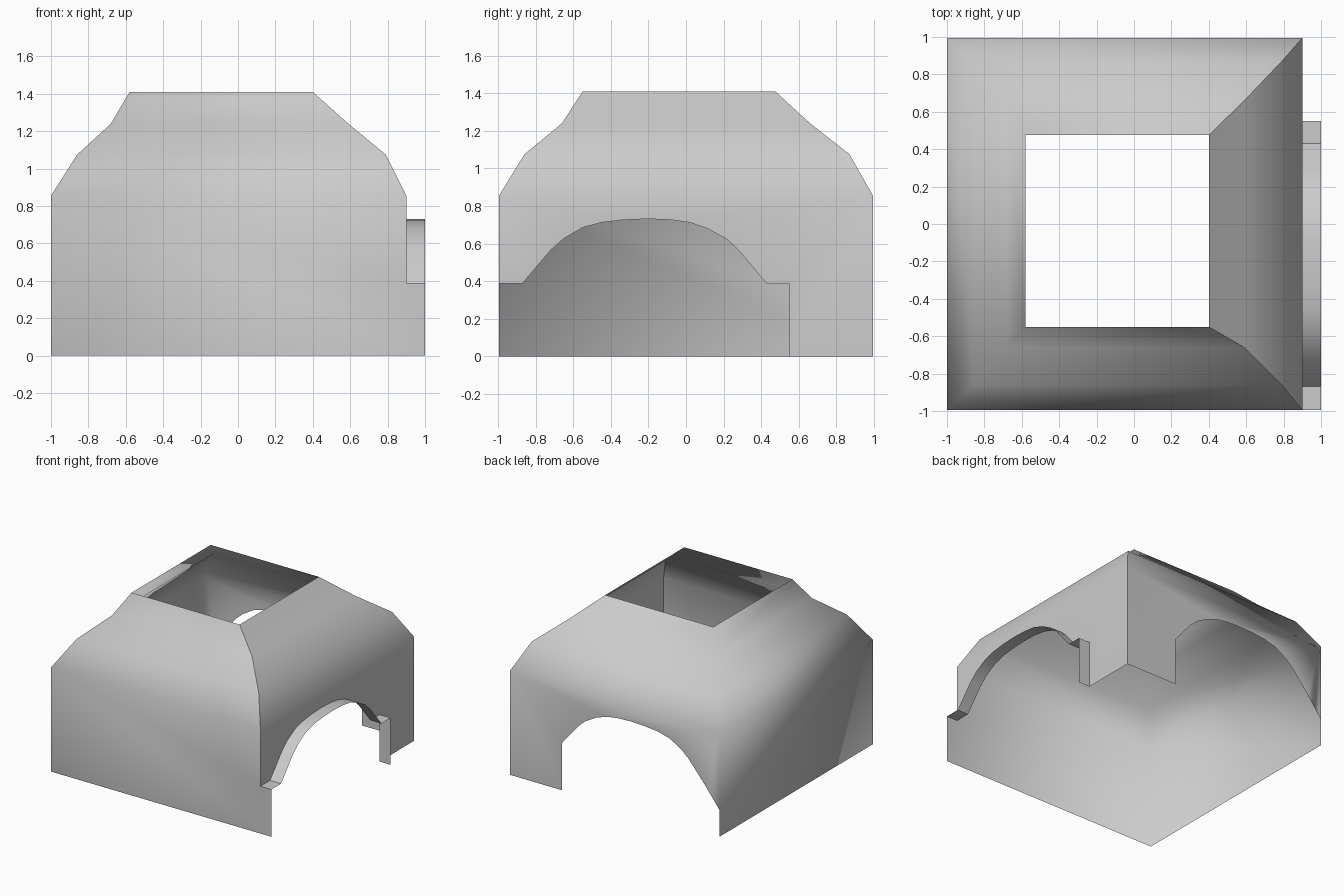
import bpy, bmesh
from mathutils import Vector

if "Cube" in bpy.data.objects:
    bpy.data.objects.remove(bpy.data.objects["Cube"])

# Rectangular levels of the sloping roof: x min, x max, y min, y max, z
RINGS = [(-1.0, 0.9, -0.995, 0.995, 0.855),
         (-0.86, 0.79, -0.86, 0.87, 1.075),
         (-0.68, 0.59, -0.66, 0.66, 1.24),
         (-0.58, 0.4, -0.55, 0.475, 1.41)]

# Half-round opening profile shared by the right and back walls (along wall, z)
ARCH = [(-0.87, 0.388), (-0.72, 0.565), (-0.65, 0.627), (-0.55, 0.685), (-0.45, 0.712),
        (-0.33, 0.726), (-0.2, 0.731), (-0.08, 0.726), (0.02, 0.712), (0.12, 0.677),
        (0.22, 0.62), (0.28, 0.565), (0.43, 0.385)]
Y0, Y1, X0, X1, TOP = -0.995, 0.995, -1.0, 0.9, 0.855


def make(name, faces, angle, centre=(0, -0.2, 0.1)):
    """Build a sheet from polygons, all facing away from the centre."""
    bm = bmesh.new()
    for pts in faces:
        f = bm.faces.new([bm.verts.new(p) for p in pts])
        f.normal_update()
        if f.normal.dot(f.calc_center_median() - Vector(centre)) < 0:
            f.normal_flip()
        f.smooth = True
    bmesh.ops.remove_doubles(bm, verts=bm.verts[:], dist=1e-4)
    if angle:
        for e in bm.edges:
            if len(e.link_faces) == 2 and e.calc_face_angle() > angle:
                e.smooth = False
    mesh = bpy.data.meshes.new(name)
    bm.to_mesh(mesh)
    bm.free()
    ob = bpy.data.objects.new(name, mesh)
    bpy.context.collection.objects.link(ob)
    return ob


def corners(r):
    a, b, c, d, z = r
    return [(a, c, z), (b, c, z), (b, d, z), (a, d, z)]


def roof(side):
    """Sloping strips on one side: 0 front, 1 right, 2 back, 3 left."""
    strips = []
    for lo, hi in zip(RINGS, RINGS[1:]):
        p, q = corners(lo), corners(hi)
        n = (side + 1) % 4
        strips.append([p[side], p[n], q[n], q[side]])
    return strips


# Front, left and back walls with their roof slopes, smooth round the corners
front = [(X0, Y0, 0), (1, Y0, 0), (1, Y0, 0.388), (X1, Y0, 0.388), (X1, Y0, TOP), (X0, Y0, TOP)]
left = [(X0, Y0, 0), (X0, Y1, 0), (X0, Y1, 0.22), (X0, Y1, TOP), (X0, Y0, TOP)]
back_outline = [(X0, 0.22)] + ARCH + [(0.43, 0), (X1, 0), (X1, TOP), (X0, TOP)]
back = [(x, Y1, z) for x, z in back_outline]
make("main_shell", [front, left, back] + roof(0) + roof(2) + roof(3), None)

# Right wall with the arched opening
edge = [(Y0, 0.388)] + ARCH + [(0.55, 0.385), (0.55, 0)]
right = [(X1, y, z) for y, z in edge + [(Y1, 0), (Y1, TOP), (Y0, TOP)]]
make("right_wall", [right] + roof(1), None)

# Thin rim standing out from the right opening
rim = [[(X1, *a), (X1, *b), (1, *b), (1, *a)] for a, b in zip(edge, edge[1:])]
make("arch_rim", rim, 0.6)
